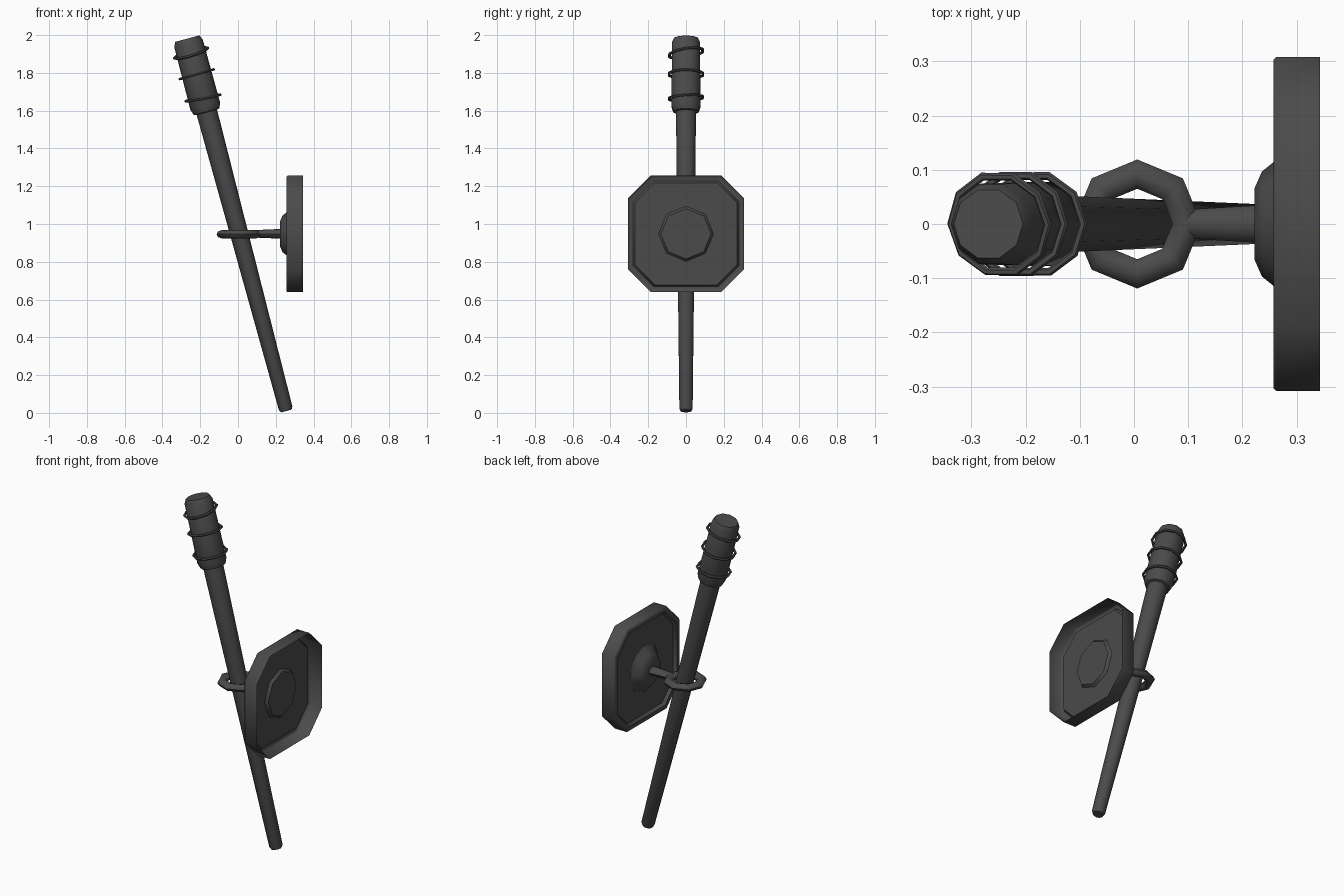
import bpy, bmesh
from math import sin, cos, pi, radians
from mathutils import Matrix, Vector

if "Cube" in bpy.data.objects:
    bpy.data.objects.remove(bpy.data.objects["Cube"])

# Dark iron colour
iron = bpy.data.materials.new("dark_iron")
iron.diffuse_color = (0.07, 0.07, 0.07, 1)
iron.use_nodes = True
iron.node_tree.nodes["Principled BSDF"].inputs["Base Color"].default_value = iron.diffuse_color


def finish(name, bm, matrix, angle):
    bm.transform(matrix)
    bmesh.ops.recalc_face_normals(bm, faces=bm.faces)
    mesh = bpy.data.meshes.new(name)
    bm.to_mesh(mesh)
    bm.free()
    mesh.materials.append(iron)
    obj = bpy.data.objects.new(name, mesh)
    bpy.context.collection.objects.link(obj)
    bpy.ops.object.select_all(action='DESELECT')
    obj.select_set(True)
    bpy.context.view_layer.objects.active = obj
    bpy.ops.object.shade_smooth_by_angle(angle=radians(angle))
    return obj


def loft(name, loops, matrix=Matrix(), closed=False, start=True, end=True, angle=50):
    """Skin a list of point loops, optionally capped or joined end to start."""
    bm = bmesh.new()
    rings = [[bm.verts.new(p) for p in loop] for loop in loops]
    pairs = list(zip(rings, rings[1:]))
    if closed:
        pairs.append((rings[-1], rings[0]))
    for a, b in pairs:
        n = len(a)
        for i in range(n):
            j = (i + 1) % n
            bm.faces.new((a[i], a[j], b[j], b[i]))
    if not closed and start:
        bm.faces.new(rings[0])
    if not closed and end:
        bm.faces.new(rings[-1])
    return finish(name, bm, matrix, angle)


def circle(r, h, sides):
    return [Vector((r * cos(2 * pi * i / sides), r * sin(2 * pi * i / sides), h))
            for i in range(sides)]


def lathe(name, profile, sides, matrix, **kw):
    return loft(name, [circle(r, h, sides) for r, h in profile], matrix, **kw)


def torus(name, major, minor, sides, tube_sides, matrix):
    tube = [(major + minor * cos(2 * pi * k / tube_sides), minor * sin(2 * pi * k / tube_sides))
            for k in range(tube_sides)]
    return lathe(name, tube, sides, matrix, closed=True)


def cut_square(half, x):
    """Square with clipped corners, facing along x."""
    c = half * 0.605
    return [Vector((x, y, z)) for y, z in (
        (half, -c), (half, c), (c, half), (-c, half),
        (-half, c), (-half, -c), (-c, -half), (c, -half))]


# Leaning torch axis
lean = Matrix.Translation((0.256, 0, 0.01)) @ Matrix.Rotation(radians(-14.9), 4, 'Y')

lathe("torch_shaft", [(0.029, 0), (0.037, 0.015), (0.056, 1.66)], 10, lean)
lathe("torch_head", [(0.055, 1.636), (0.07, 1.64), (0.081, 1.67),
                     (0.078, 2.015), (0.066, 2.04)], 10, lean)

# Bindings round the head, each slightly askew
for i, (t, rx, ry) in enumerate([(1.715, 3, 4), (1.845, 0, -1), (1.961, 9, -2)]):
    m = (lean @ Matrix.Translation((0, 0, t)) @ Matrix.Rotation(radians(rx), 4, 'X')
         @ Matrix.Rotation(radians(ry), 4, 'Y'))
    torus(f"head_binding_{i + 1}", 0.093, 0.0075, 10, 6, m)

# Holder ring
torus("holder_ring", 0.092, 0.027, 8, 8, Matrix.Translation((0.006, 0, 0.946))
      @ Matrix.Diagonal((1, 1, 0.8, 1)))

# Arm and boss turned along x
along_x = Matrix.Translation((0, 0, 0.948)) @ Matrix.Rotation(pi / 2, 4, 'Y')
lathe("holder_arm", [(0.027, 0.09), (0.028, 0.12), (0.035, 0.235)], 8,
      along_x @ Matrix.Diagonal((0.75, 1, 1, 1)))
lathe("wall_boss", [(0.065, 0.222), (0.097, 0.236), (0.113, 0.256),
                    (0.146, 0.279), (0.133, 0.295)], 8, along_x, angle=46)

# Wall plate: raised rim, sunken panel, open at the back
plate = [(0.308, 0.343), (0.308, 0.262), (0.303, 0.257), (0.28, 0.257), (0.27, 0.275)]
loft("wall_plate", [cut_square(h, x) for h, x in plate],
     Matrix.Translation((0, 0, 0.948)), start=False, angle=50)
